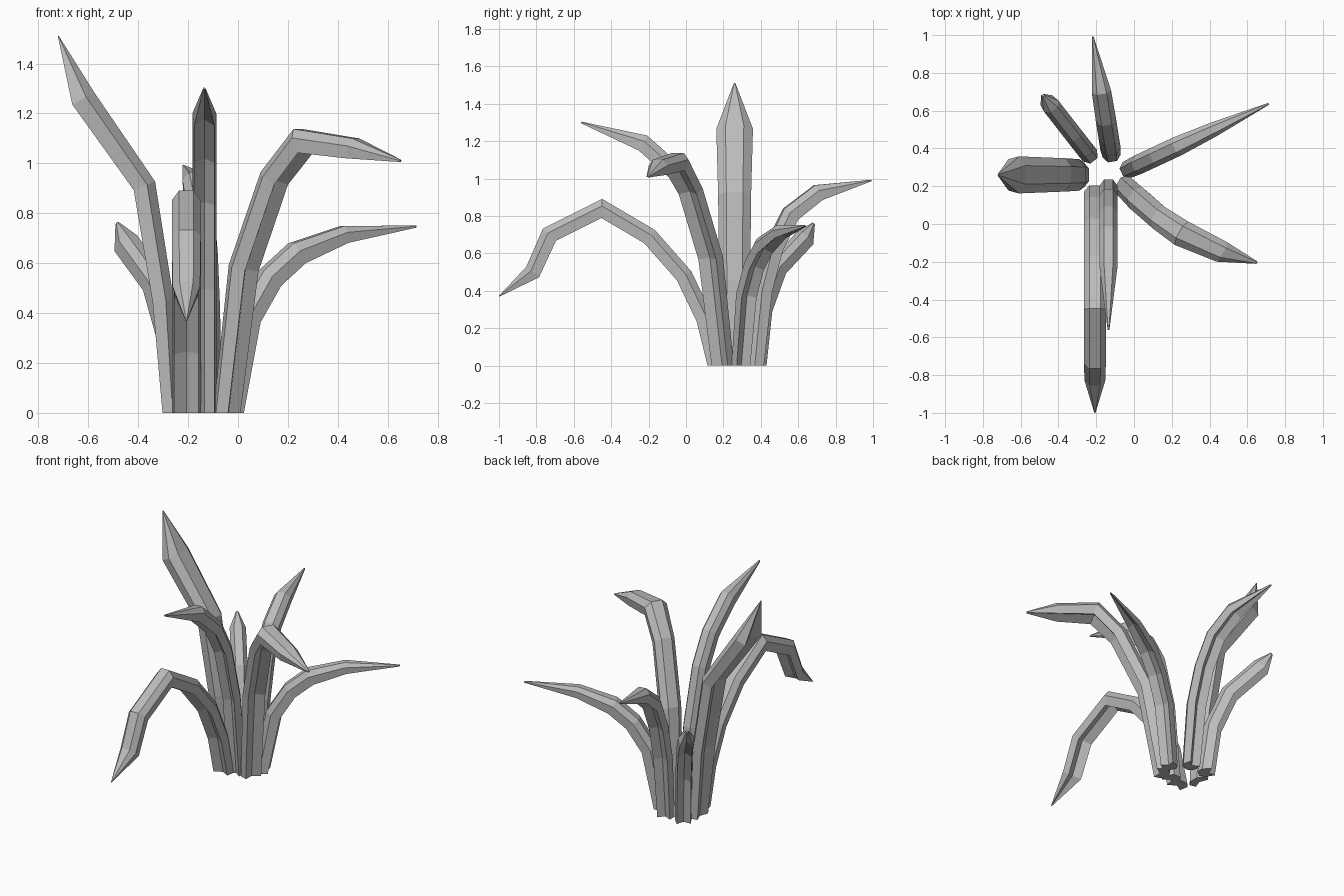
import bpy
import bmesh
from math import radians, sin, cos, pi
from mathutils import Vector

cube = bpy.data.objects.get("Cube")
if cube:
    bpy.data.objects.remove(cube)

grey = bpy.data.materials.new("leaf grey")
grey.use_nodes = True
colour = (0.5, 0.5, 0.5, 1)
grey.diffuse_color = colour
grey.node_tree.nodes["Principled BSDF"].inputs["Base Color"].default_value = colour

# Leaf section: flat top with bevels, grooved underside (width, thickness)
HALF = [(0.5, 1), (1, 0.25), (0.85, -1)]
SECTION = HALF + [(0, -0.35)] + [(-w, t) for w, t in reversed(HALF)]


def leaf(name, base, angle, width, path, bend=0, thick=0.045):
    """Sweep the section along a path of (reach, height, size) points."""
    a = radians(angle)
    out, side = Vector((cos(a), sin(a), 0)), Vector((-sin(a), cos(a), 0))
    reach = path[-1][0]
    pts = [Vector((*base, 0)) + out * r + side * bend * sin(pi * r / reach)
           + Vector((0, 0, z)) for r, z, s in path]
    bm = bmesh.new()
    rings = []
    for i, p in enumerate(pts):
        before = (p - pts[max(i - 1, 0)]).normalized()
        after = (pts[min(i + 1, len(pts) - 1)] - p).normalized()
        tangent = (before + after).normalized()
        miter = 1 / max(tangent.dot(after if i == 0 else before), 0.7)
        normal = tangent.cross(side).normalized()
        if i == 0:
            normal = -out
        size = path[i][2]
        ring = [bm.verts.new(p + side * (w * width * size)
                             + normal * (t * thick * miter * min(1, size)))
                for w, t in SECTION]
        rings.append(ring)
    for lower, upper in zip(rings, rings[1:]):
        for j in range(len(SECTION)):
            k = (j + 1) % len(SECTION)
            bm.faces.new((lower[j], lower[k], upper[k], upper[j]))
    bm.faces.new(rings[0])
    bm.faces.new(rings[-1])
    bmesh.ops.recalc_face_normals(bm, faces=bm.faces)
    mesh = bpy.data.meshes.new(name)
    bm.to_mesh(mesh)
    bm.free()
    mesh.materials.append(grey)
    bpy.context.collection.objects.link(bpy.data.objects.new(name, mesh))


leaf("front_drooping_leaf", (-0.207, 0.16), -90, 0.058,
     [(0, 0, 1), (0.06, 0.25, 1), (0.17, 0.48, 1), (0.355, 0.69, 1),
      (0.61, 0.84, 1), (0.89, 0.7, 1), (0.98, 0.5, 0.95), (1.16, 0.37, 0.05)])
leaf("front_tall_leaf", (-0.135, 0.19), -90, 0.048,
     [(0, 0, 1), (0.05, 0.5, 1), (0.14, 0.85, 1), (0.24, 1.03, 1),
      (0.42, 1.19, 1), (0.75, 1.3, 0.1)])
leaf("right_tall_leaf", (-0.27, 0.26), 180, 0.098,
     [(0, 0, 0.65), (0.03, 0.45, 0.85), (0.105, 0.91, 0.9),
      (0.35, 1.26, 1), (0.45, 1.51, 0.04)], thick=0.05)
leaf("back_right_leaf", (-0.24, 0.37), 128, 0.048,
     [(0, 0, 1), (0.04, 0.3, 1), (0.14, 0.52, 1), (0.33, 0.68, 1),
      (0.395, 0.76, 0.15)])
leaf("front_left_leaf", (-0.05, 0.2), -30, 0.065,
     [(0, 0, 0.9), (0.09, 0.58, 1), (0.25, 0.94, 1), (0.39, 1.09, 1.1),
      (0.62, 1.06, 0.9), (0.81, 1.01, 0.1)], bend=-0.065)
leaf("back_left_leaf", (-0.03, 0.29), 25, 0.052,
     [(0, 0, 0.9), (0.07, 0.38, 1), (0.17, 0.54, 1), (0.29, 0.64, 1),
      (0.5, 0.715, 0.75), (0.82, 0.747, 0.1)])
leaf("back_leaf", (-0.12, 0.37), 99, 0.054,
     [(0, 0, 0.9), (0.04, 0.4, 1), (0.1, 0.63, 1), (0.19, 0.81, 1),
      (0.34, 0.925, 0.95), (0.63, 0.99, 0.08)])
